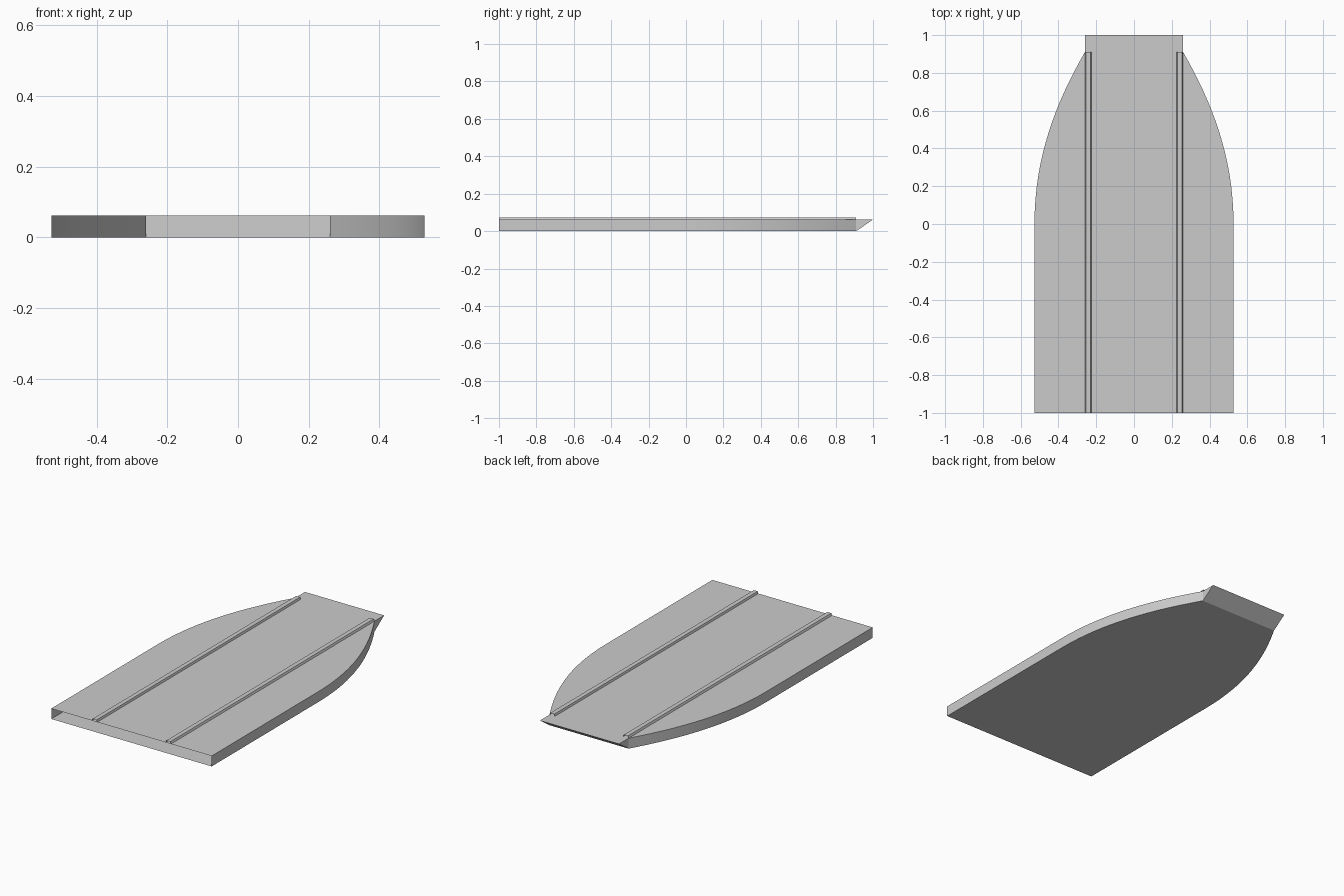
import bpy, bmesh
from mathutils import Vector
from mathutils.geometry import interpolate_bezier

if "Cube" in bpy.data.objects:
    bpy.data.objects.remove(bpy.data.objects["Cube"])

DECK = 0.062       # deck height
RAIL = 0.074       # top of the rails
BOW = 0.91         # where the side curve meets the bow ramp
HALF_BOW = 0.26


def finish(bm, name, smooth_angle=None):
    bmesh.ops.recalc_face_normals(bm, faces=bm.faces)
    mesh = bpy.data.meshes.new(name)
    bm.to_mesh(mesh)
    bm.free()
    ob = bpy.data.objects.new(name, mesh)
    bpy.context.collection.objects.link(ob)
    if smooth_angle:
        bpy.ops.object.select_all(action='DESELECT')
        ob.select_set(True)
        bpy.context.view_layer.objects.active = ob
        bpy.ops.object.shade_smooth_by_angle(angle=smooth_angle)
    return ob


# Hull: straight sides curving in to the bow, open at the stern
curve = interpolate_bezier(Vector((0.527, 0.0)), Vector((0.527, 0.36)),
                           Vector((0.41, 0.65)), Vector((HALF_BOW, BOW)), 17)
right = [(0.527, -1.0)] + [(p.x, p.y) for p in curve]
outline = right + [(-x, y) for x, y in reversed(right)]

bm = bmesh.new()
low = [bm.verts.new((x, y, 0)) for x, y in outline]
high = [bm.verts.new((x, y, DECK)) for x, y in outline]
bm.faces.new(low)
bm.faces.new(high)
bow_edge = len(right) - 1
for i in range(len(outline) - 1):
    if i != bow_edge:
        bm.faces.new((low[i], low[i + 1], high[i + 1], high[i]))

# Bow wedge: sloped ramp, deck lip and triangular cheeks
tip_r = bm.verts.new((HALF_BOW, 1.0, DECK))
tip_l = bm.verts.new((-HALF_BOW, 1.0, DECK))
lr, ll = low[bow_edge], low[bow_edge + 1]
hr, hl = high[bow_edge], high[bow_edge + 1]
bm.faces.new((lr, ll, tip_l, tip_r))
bm.faces.new((hr, tip_r, tip_l, hl))
bm.faces.new((lr, tip_r, hr))
bm.faces.new((ll, hl, tip_l))
finish(bm, "hull", 0.5)

# Deck rails: open-ended raised strips
profile = [(0.225, DECK), (0.229, RAIL), (0.255, RAIL), (0.26, DECK)]
for side, name in ((1, "rail_right"), (-1, "rail_left")):
    bm = bmesh.new()
    back = [bm.verts.new((side * x, -1.0, z)) for x, z in profile]
    front = [bm.verts.new((side * x, BOW, z)) for x, z in profile]
    for i in range(len(profile) - 1):
        bm.faces.new((back[i], back[i + 1], front[i + 1], front[i]))
    ob = finish(bm, name)
    # keep the open strip facing outward
    if max(ob.data.polygons, key=lambda p: abs(p.normal.z)).normal.z < 0:
        ob.data.flip_normals()
